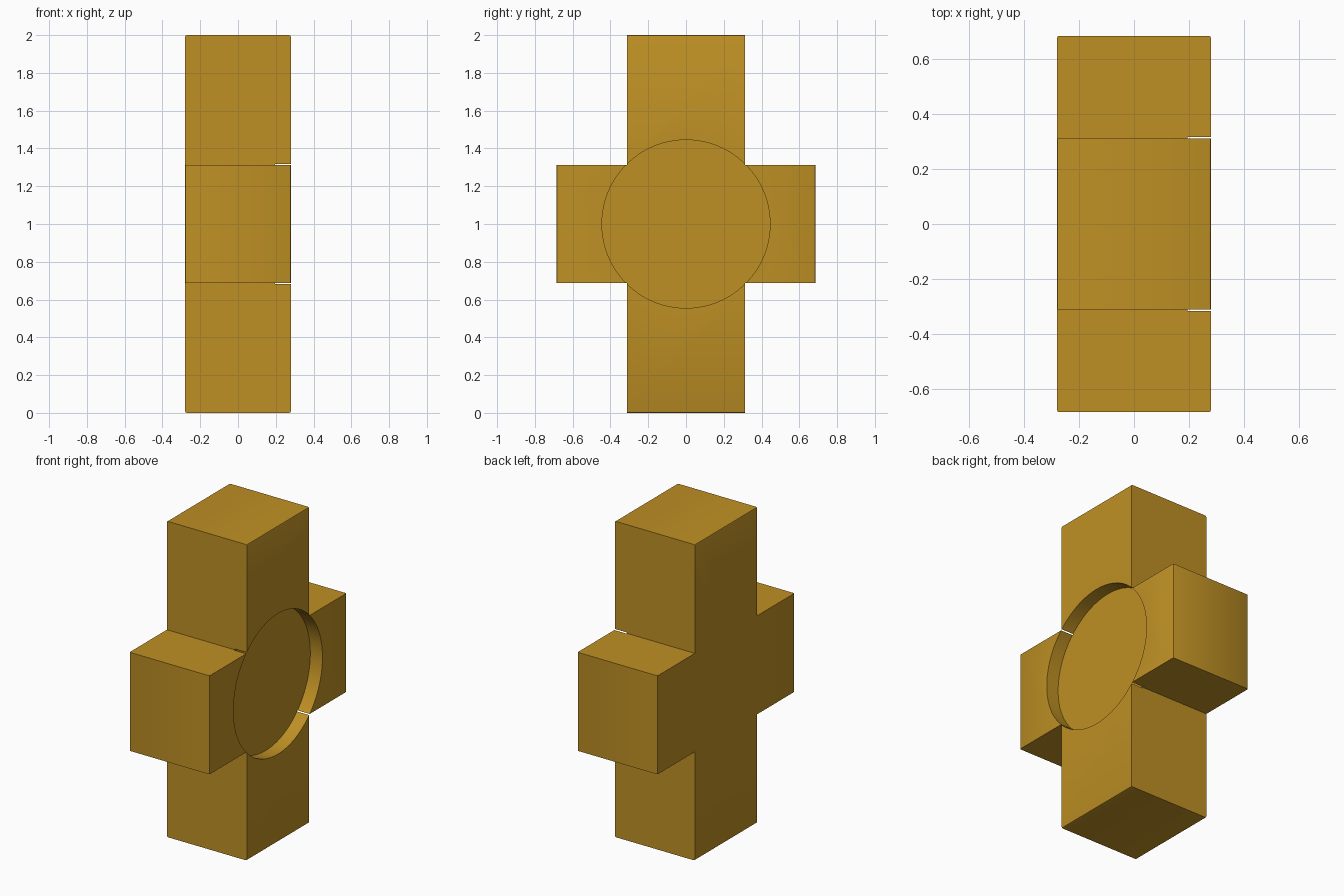
import bpy, bmesh, math
from mathutils import Matrix, Vector

if "Cube" in bpy.data.objects:
    bpy.data.objects.remove(bpy.data.objects["Cube"])

HALF_X = 0.28      # half thickness
INNER = 0.312      # half width of each arm
ARM_Y, ARM_Z = 0.685, 1.0
RADIUS, DEPTH = 0.445, 0.085

# Cross body: outline in the YZ plane, extruded along X
a, b, c = INNER, ARM_Y, ARM_Z
outline = [(a, c), (-a, c), (-a, a), (-b, a), (-b, -a), (-a, -a),
           (-a, -c), (a, -c), (a, -a), (b, -a), (b, a), (a, a)]
bm = bmesh.new()
face = bm.faces.new([bm.verts.new((-HALF_X, y, z + 1)) for y, z in outline])
ext = bmesh.ops.extrude_face_region(bm, geom=[face])
bmesh.ops.translate(bm, vec=Vector((2 * HALF_X, 0, 0)),
                    verts=[g for g in ext["geom"] if isinstance(g, bmesh.types.BMVert)])
bmesh.ops.recalc_face_normals(bm, faces=bm.faces)

# Tiny bevel along the long sides of the four arm ends
def on_arm_end(e):
    p, q = (v.co for v in e.verts)
    if abs(p.x - q.x) > 1e-5:
        return False
    mid = (p + q) / 2
    return abs(mid.y) > b - 1e-4 or abs(mid.z - 1) > c - 1e-4

bmesh.ops.bevel(bm, geom=[e for e in bm.edges if on_arm_end(e)],
                offset=0.008, segments=2, profile=0.5, affect='EDGES')
mesh = bpy.data.meshes.new("cross_body")
bm.to_mesh(mesh)
bm.free()
body = bpy.data.objects.new("cross_body", mesh)
bpy.context.collection.objects.link(body)

mat = bpy.data.materials.new("ochre")
mat.diffuse_color = (0.52, 0.28, 0.018, 1)
mat.use_nodes = True
mat.node_tree.nodes["Principled BSDF"].inputs["Base Color"].default_value = mat.diffuse_color
mesh.materials.append(mat)

# Round shallow recess on the right face
bpy.ops.mesh.primitive_cylinder_add(vertices=128, radius=RADIUS, depth=2 * DEPTH,
                                    location=(HALF_X, 0, 1),
                                    rotation=(0, math.pi / 2, 0))
cutter = bpy.context.object
cutter.name = "recess_cutter"
cutter.hide_render = True
cutter.data.materials.append(mat)

bpy.ops.object.select_all(action='DESELECT')
body.select_set(True)
bpy.context.view_layer.objects.active = body
cut = body.modifiers.new("recess", 'BOOLEAN')
cut.operation = 'DIFFERENCE'
cut.solver = 'EXACT'
cut.object = cutter
bpy.ops.object.modifier_apply(modifier="recess")
bpy.data.objects.remove(cutter, do_unlink=True)

bpy.ops.object.shade_smooth_by_angle(angle=math.radians(30))
